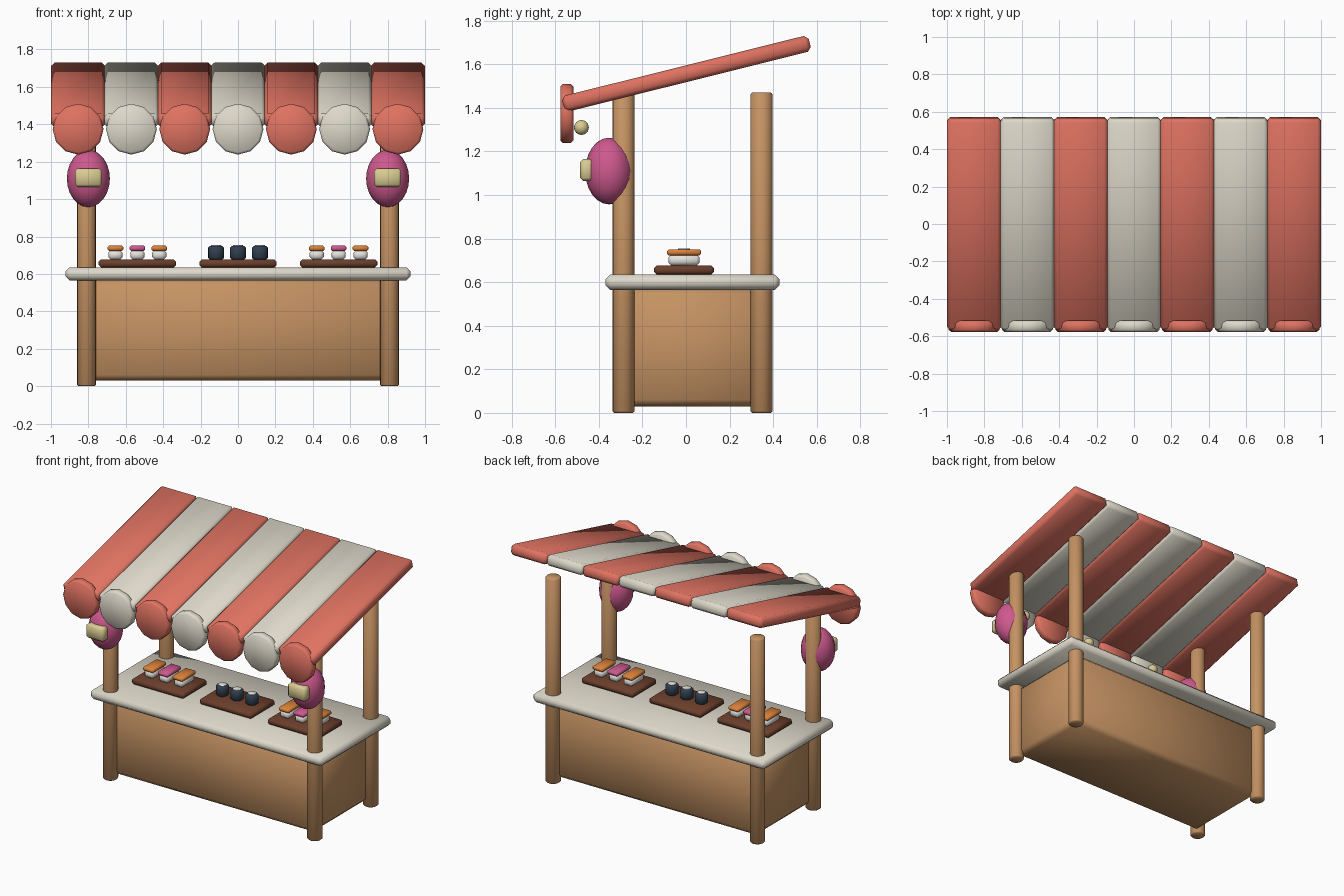
import bpy
import bmesh
from math import radians
from mathutils import Matrix, Vector

old = bpy.data.objects.get("Cube")
if old:
    bpy.data.objects.remove(old, do_unlink=True)


def material(name, rgb):
    m = bpy.data.materials.new(name)
    m.use_nodes = True
    m.diffuse_color = (*rgb, 1)
    bsdf = next(n for n in m.node_tree.nodes if n.type == 'BSDF_PRINCIPLED')
    bsdf.inputs["Base Color"].default_value = (*rgb, 1)
    return m


WOOD = material("warm_wood", (0.56, 0.29, 0.125))
RED = material("coral_cloth", (0.74, 0.17, 0.12))
CREAM = material("cream", (0.73, 0.69, 0.59))
BROWN = material("dark_tray_wood", (0.15, 0.05, 0.025))
PINK = material("pink", (0.62, 0.10, 0.27))
YELLOW = material("pale_yellow", (0.70, 0.60, 0.29))
ORANGE = material("orange", (0.72, 0.22, 0.04))
RICE = material("rice_white", (0.82, 0.80, 0.75))
NAVY = material("dark_seaweed", (0.03, 0.05, 0.08))


def finish(bm, name, mat, loc, rot=(0, 0, 0), bevel=0):
    """Chamfer every hard edge, smooth the faces and place the part."""
    if bevel:
        edges = [e for e in bm.edges if e.calc_face_angle(0) > radians(50)]
        bmesh.ops.bevel(bm, geom=edges, offset=bevel, segments=1,
                        affect='EDGES', clamp_overlap=True)
    for f in bm.faces:
        f.smooth = True
    me = bpy.data.meshes.new(name)
    bm.to_mesh(me)
    bm.free()
    me.materials.append(mat)
    ob = bpy.data.objects.new(name, me)
    ob.location = loc
    ob.rotation_euler = rot
    bpy.context.collection.objects.link(ob)
    return ob


def box(name, mat, loc, half, bevel, rot=(0, 0, 0)):
    bm = bmesh.new()
    bmesh.ops.create_cube(bm, size=2, matrix=Matrix.Diagonal((*half, 1)))
    return finish(bm, name, mat, loc, rot, bevel)


def cylinder(name, mat, loc, r, depth, sides, bevel, rot=(0, 0, 0)):
    bm = bmesh.new()
    bmesh.ops.create_cone(bm, cap_ends=True, segments=sides,
                          radius1=r, radius2=r, depth=depth)
    return finish(bm, name, mat, loc, rot, bevel)


def ball(name, mat, loc, radii):
    bm = bmesh.new()
    bmesh.ops.create_uvsphere(bm, u_segments=16, v_segments=12, radius=1,
                              matrix=Matrix.Diagonal((*radii, 1)))
    return finish(bm, name, mat, loc)


# Stall body and counter
box("stall_body", WOOD, (0, 0.03, 0.30), (0.805, 0.317, 0.27), 0.03)
box("counter_top", CREAM, (0, 0.03, 0.60), (0.923, 0.40, 0.035), 0.0225)

# Corner posts and the lanterns on the front pair
for side, sx in (("left", 1), ("right", -1)):
    for end, y in (("front", -0.287), ("back", 0.347)):
        cylinder(f"{end}_{side}_post", WOOD, (0.81 * sx, y, 0.735),
                 0.051, 1.47, 16, 0.008)
    ball(f"{side}_lantern", PINK, (0.80 * sx, -0.353, 1.11),
         (0.115, 0.11, 0.153))
    box(f"{side}_lantern_plate", YELLOW, (0.80 * sx, -0.455, 1.115),
        (0.072, 0.031, 0.05), 0.014)

# Striped awning with scalloped front edge and bulbs behind it
PITCH = 0.285
for i in range(7):
    x = (i - 3) * PITCH
    cloth = CREAM if i % 2 else RED
    box(f"awning_stripe_{i + 1}", cloth, (x, 0.002, 1.557),
        (0.144, 0.583, 0.0375), 0.018, (radians(14), 0, 0))
    cylinder(f"awning_scallop_{i + 1}", cloth, (x, -0.547, 1.374),
             0.136, 0.06, 12, 0.012, (radians(90), 0, 0))
    if i % 2:
        ball(f"bulb_{i + 1}", YELLOW, (x, -0.48, 1.31), (0.034,) * 3)

# Food trays: two with rice blocks and toppings, one with rolls
for t, tx in (("right", -0.538), ("middle", 0), ("left", 0.538)):
    box(f"{t}_tray", BROWN, (tx, -0.009, 0.656),
        (0.207, 0.137, 0.021), 0.012)
    for k in range(3):
        x = tx + (k - 1) * 0.117
        if t == "middle":
            cylinder(f"roll_{k + 1}", NAVY, (x, -0.009, 0.713),
                     0.043, 0.074, 16, 0.01)
            cylinder(f"roll_filling_{k + 1}", RICE, (x, -0.009, 0.75),
                     0.028, 0.008, 16, 0.002)
        else:
            box(f"{t}_rice_{k + 1}", RICE, (x, -0.009, 0.702),
                (0.038, 0.072, 0.026), 0.014)
            box(f"{t}_topping_{k + 1}", PINK if k == 1 else ORANGE,
                (x, -0.009, 0.737), (0.042, 0.078, 0.014), 0.008)
